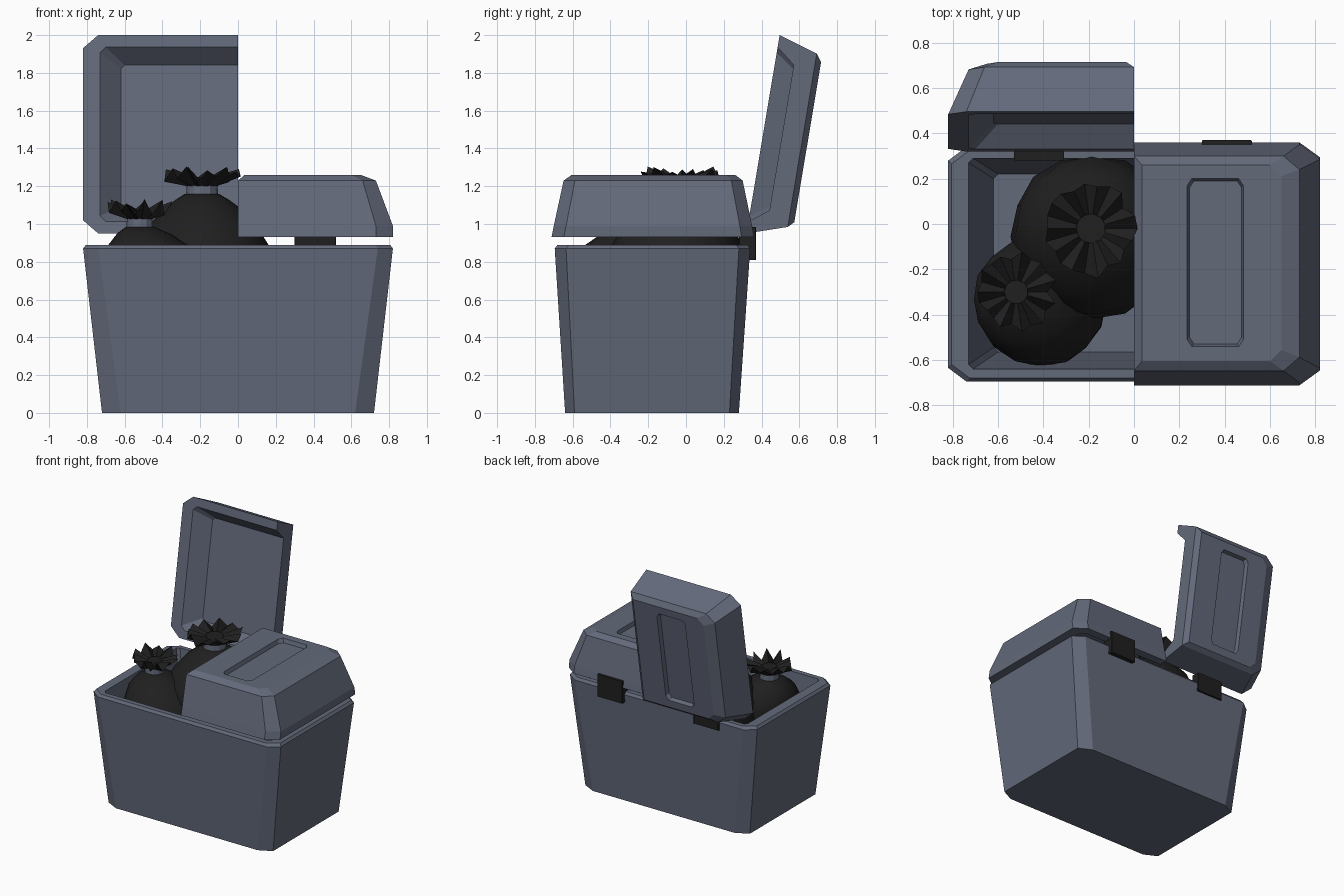
import bpy, bmesh, math, random
from mathutils import Matrix, Vector

if "Cube" in bpy.data.objects:
    bpy.data.objects.remove(bpy.data.objects["Cube"])

random.seed(4)


def material(name, rgb):
    m = bpy.data.materials.new(name)
    m.diffuse_color = (*rgb, 1)
    m.use_nodes = True
    m.node_tree.nodes["Principled BSDF"].inputs["Base Color"].default_value = m.diffuse_color
    return m


SLATE = material("slate plastic", (0.125, 0.142, 0.195))
BLACK = material("black bag", (0.014, 0.014, 0.014))


def finish(bm, name, mat, smooth=None):
    bmesh.ops.recalc_face_normals(bm, faces=bm.faces[:])
    me = bpy.data.meshes.new(name)
    bm.to_mesh(me)
    bm.free()
    ob = bpy.data.objects.new(name, me)
    bpy.context.collection.objects.link(ob)
    me.materials.append(mat)
    bpy.ops.object.select_all(action='DESELECT')
    ob.select_set(True)
    bpy.context.view_layer.objects.active = ob
    if smooth:
        bpy.ops.object.shade_smooth_by_angle(angle=math.radians(smooth))
    return ob


def octagon(x0, x1, y0, y1, cx, cy, z):
    """Rectangle with cut corners at height z."""
    return [(x0 + cx, y0, z), (x1 - cx, y0, z), (x1, y0 + cy, z), (x1, y1 - cy, z),
            (x1 - cx, y1, z), (x0 + cx, y1, z), (x0, y1 - cy, z), (x0, y0 + cy, z)]


def ring(x, y0, y1, cx, cy, z):
    return octagon(-x, x, y0, y1, cx, cy, z)


def loft(rings):
    """Skin a stack of rings and cap both ends."""
    bm = bmesh.new()
    loops = [[bm.verts.new(p) for p in r] for r in rings]
    n = len(loops[0])
    for a, b in zip(loops, loops[1:]):
        for i in range(n):
            j = (i + 1) % n
            bm.faces.new((a[i], a[j], b[j], b[i]))
    bm.faces.new(loops[0])
    bm.faces.new(loops[-1])
    return bm


# Open tub: outside, rim, then inside down to the floor
finish(loft([ring(.72, -.64, .28, .10, .05, 0),
             ring(.82, -.695, .34, .08, .06, .87),
             ring(.805, -.68, .325, .08, .06, .89),
             ring(.73, -.64, .29, .02, .02, .89),
             ring(.62, -.565, .22, .02, .02, .08)]), "bin_tub", SLATE)


def lid(name, rings, recess, matrix):
    """Half lid: closed shell cut at x = 0, with a sunken grip panel on top."""
    bm = loft(rings)
    top = rings[-1][0][2]
    cut = bmesh.ops.bisect_plane(bm, geom=bm.verts[:] + bm.edges[:] + bm.faces[:],
                                 plane_co=(0, 0, 0), plane_no=(1, 0, 0), clear_inner=True)
    edges = [e for e in cut["geom_cut"] if isinstance(e, bmesh.types.BMEdge)]
    bmesh.ops.edgeloop_fill(bm, edges=edges)
    ridge = [e for e in bm.edges
             if all(abs(v.co.x) < 1e-4 and abs(v.co.z - top) < 1e-4 for v in e.verts)]
    bmesh.ops.bevel(bm, geom=ridge, offset=.035, segments=1, affect='EDGES')
    bm.transform(matrix)
    ob = finish(bm, name, SLATE)
    y0, y1 = recess
    cutter_bm = loft([octagon(.245, .475, y0 + .01, y1 - .01, .02, .03, top - .03),
                      octagon(.225, .49, y0 - .01, y1 + .01, .02, .03, top + .03)])
    cutter_bm.transform(matrix)
    cutter = finish(cutter_bm, "grip_cutter", SLATE)
    cutter.hide_render = True
    mod = ob.modifiers.new("grip", 'BOOLEAN')
    mod.operation, mod.object, mod.solver = 'DIFFERENCE', cutter, 'EXACT'
    bpy.context.view_layer.objects.active = ob
    bpy.ops.object.modifier_apply(modifier=mod.name)
    bpy.data.objects.remove(cutter)


# Closed right lid
lid("right_lid", [ring(.62, -.57, .22, .02, .02, 1.10),
                  ring(.73, -.645, .295, .03, .03, .93),
                  ring(.82, -.712, .36, .09, .065, .93),
                  ring(.82, -.70, .35, .09, .065, .99),
                  ring(.73, -.648, .30, .07, .06, 1.23),
                  ring(.65, -.605, .26, .05, .05, 1.26)], (-.54, .20), Matrix.Identity(4))

# Open left lid, swung back past vertical about its rear rim
swing = (Matrix.Translation((0, .32, .95)) @ Matrix.Rotation(math.radians(-99.5), 4, 'X')
         @ Matrix.Scale(-1, 4, Vector((1, 0, 0))))
lid("left_lid", [ring(.62, -.92, -.14, .02, .02, .10),
                 ring(.73, -1.0, -.065, .03, .03, 0),
                 ring(.82, -1.065, 0, .08, .07, 0),
                 ring(.73, -1.0, -.07, .07, .06, .21),
                 ring(.65, -.96, -.10, .05, .05, .24)], (-.90, -.16), swing)

# Hinges
for name, x0, x1, y1, z1 in (("right_hinge", .30, .52, .37, .985),
                             ("left_hinge", -.53, -.31, .35, .96)):
    finish(loft([octagon(x0, x1, .28, y1, .003, .003, z) for z in (.81, z1)]), name, BLACK)


def circle(cx, cy, r, z, n=16, wobble=0.0):
    pts = []
    for i in range(n):
        a = 2 * math.pi * i / n
        k = r * (1 + random.uniform(-wobble, wobble))
        pts.append((cx + k * math.cos(a), cy + k * math.sin(a), z))
    return pts


def bag(name, body, neck, crown_r, profile):
    """Tied sack: leaning lathed body, tie band and a pleated crown."""
    z_low, z_neck = profile[0][1], profile[-1][1]

    def centre(z):
        t = max(0, (z - z_low) / (z_neck - z_low)) ** 3
        return [b + (n - b) * t for b, n in zip(body, neck)]

    finish(loft([circle(*centre(z), r, z, 16, .02) for r, z in profile]),
           name + "_body", BLACK, 35)
    r = profile[-1][0]
    finish(loft([circle(*neck, r * .95, z_neck - .01, 12),
                 circle(*neck, r * .9, z_neck + .05, 12)]), name + "_tie", SLATE)
    # Crown: pleats fan out from the tie, then fold back to a sunken centre
    n, z = 22, z_neck + .04
    low, edge, inner = circle(*neck, r * .85, z, n), [], []
    for i in range(n):
        a = 2 * math.pi * i / n
        k = crown_r * random.uniform(.84, 1.06) * (1 if i % 2 else .92)
        h = z + (.085 if i % 2 else .035) + random.uniform(-.015, .025)
        edge.append((neck[0] + k * math.cos(a), neck[1] + k * math.sin(a), h))
        k = crown_r * .3
        inner.append((neck[0] + k * math.cos(a), neck[1] + k * math.sin(a),
                      z + (.05 if i % 2 else .025)))
    finish(loft([low, edge, inner]), name + "_crown", BLACK)


bag("large_bag", (-.18, -.06), (-.19, -.02), .215,
    [(.16, .32), (.29, .42), (.355, .58), (.365, .74), (.345, .88),
     (.29, .99), (.21, 1.08), (.14, 1.13), (.09, 1.16)])
bag("small_bag", (-.395, -.35), (-.52, -.30), .175,
    [(.12, .32), (.22, .40), (.275, .54), (.285, .68), (.265, .80),
     (.215, .89), (.14, .95), (.075, .985)])
